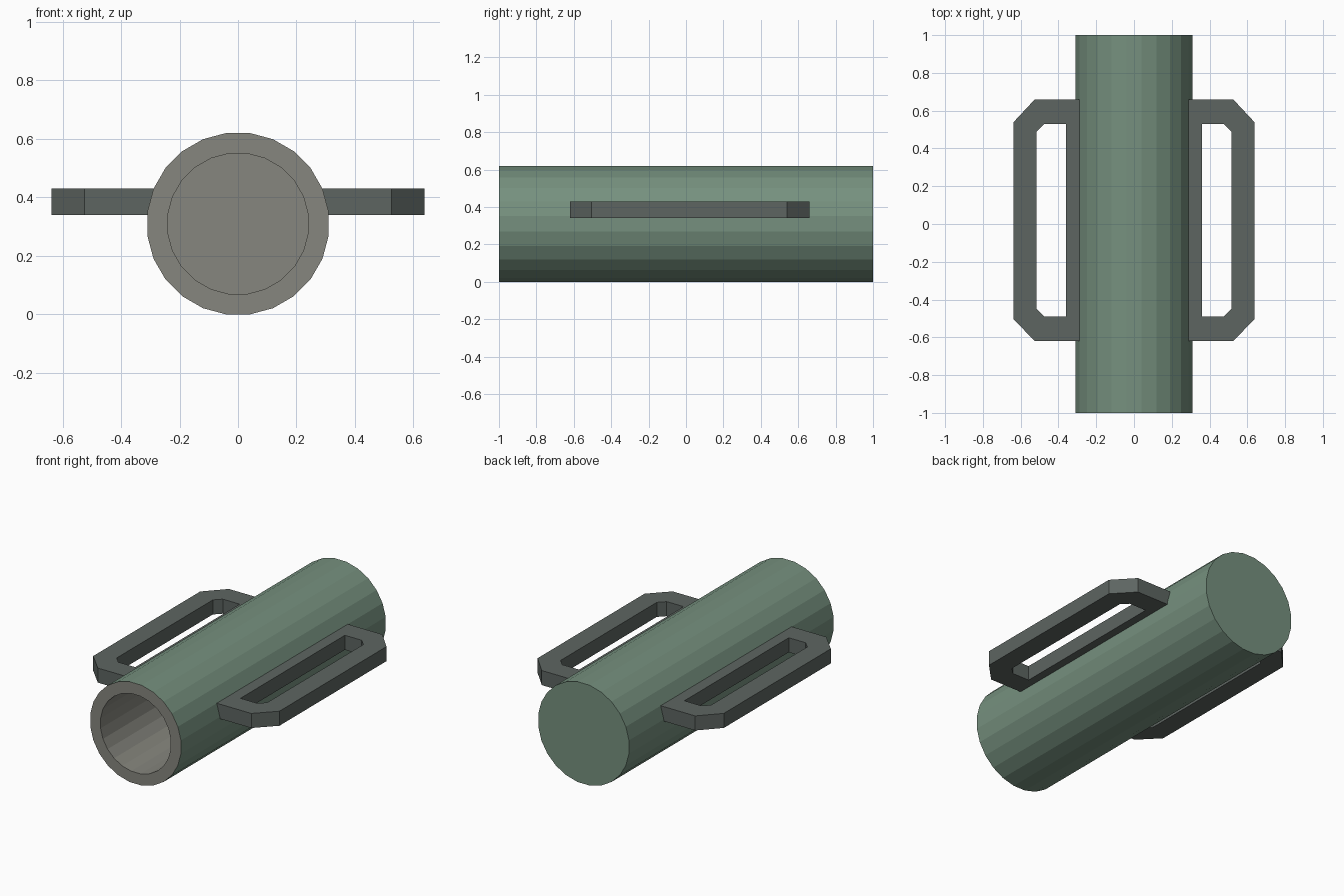
import bpy, bmesh
from math import radians, cos
from mathutils import Matrix

if "Cube" in bpy.data.objects:
    bpy.data.objects.remove(bpy.data.objects["Cube"])


def material(name, color):
    m = bpy.data.materials.new(name)
    m.diffuse_color = (*color, 1)
    m.use_nodes = True
    m.node_tree.nodes["Principled BSDF"].inputs["Base Color"].default_value = m.diffuse_color
    return m


def add_object(name, bm, mats):
    bmesh.ops.recalc_face_normals(bm, faces=bm.faces)
    me = bpy.data.meshes.new(name)
    bm.to_mesh(me)
    bm.free()
    for m in mats:
        me.materials.append(m)
    ob = bpy.data.objects.new(name, me)
    bpy.context.collection.objects.link(ob)
    return ob


green = material("green_paint", (0.18, 0.28, 0.21))
bare = material("bare_grey", (0.24, 0.24, 0.21))
dark = material("dark_grey", (0.11, 0.13, 0.12))

# Tube: 24-sided, flat on top and bottom, closed at the back
SIDES, RADIUS, WALL = 24, 0.31, 0.07
bm = bmesh.new()
r = RADIUS / cos(radians(180 / SIDES))
place = (Matrix.Translation((0, 0, RADIUS))
         @ Matrix.Rotation(radians(90), 4, 'X')
         @ Matrix.Rotation(radians(180 / SIDES), 4, 'Z'))
bmesh.ops.create_cone(bm, cap_ends=True, segments=SIDES,
                      radius1=r, radius2=r, depth=2, matrix=place)
bm.normal_update()

# Front rim and bore
front = next(f for f in bm.faces if f.normal.y < -0.9)
painted = set(bm.faces) - {front}
bmesh.ops.inset_region(bm, faces=[front], thickness=WALL, use_even_offset=True)
floor = bmesh.ops.extrude_discrete_faces(bm, faces=[front])["faces"][0]
bmesh.ops.translate(bm, verts=floor.verts, vec=(0, 2 - WALL, 0))
for f in bm.faces:
    f.material_index = 0 if f in painted else 1
add_object("tube", bm, [green, bare])

# Side handles: chamfered frame, its root sunk into the tube wall
Z0, Z1 = 0.34, 0.43
outer = [(0.27, -0.62), (0.525, -0.62), (0.637, -0.505),
         (0.637, 0.54), (0.525, 0.66), (0.27, 0.66)]
inner = [(0.36, -0.49), (0.475, -0.49), (0.515, -0.45),
         (0.515, 0.49), (0.475, 0.53), (0.36, 0.53)]
bm = bmesh.new()
a, b = [[bm.verts.new((x, y, Z0)) for x, y in loop] for loop in (outer, inner)]
faces = []
for i in range(len(a)):
    j = (i + 1) % len(a)
    faces.append(bm.faces.new((a[i], a[j], b[j], b[i])))
geom = bmesh.ops.extrude_face_region(bm, geom=faces, use_keep_orig=True)["geom"]
bmesh.ops.translate(bm, vec=(0, 0, Z1 - Z0),
                    verts=[g for g in geom if isinstance(g, bmesh.types.BMVert)])
handles = add_object("side_handles", bm, [dark])
handles.modifiers.new("mirror", 'MIRROR').use_axis[0] = True
